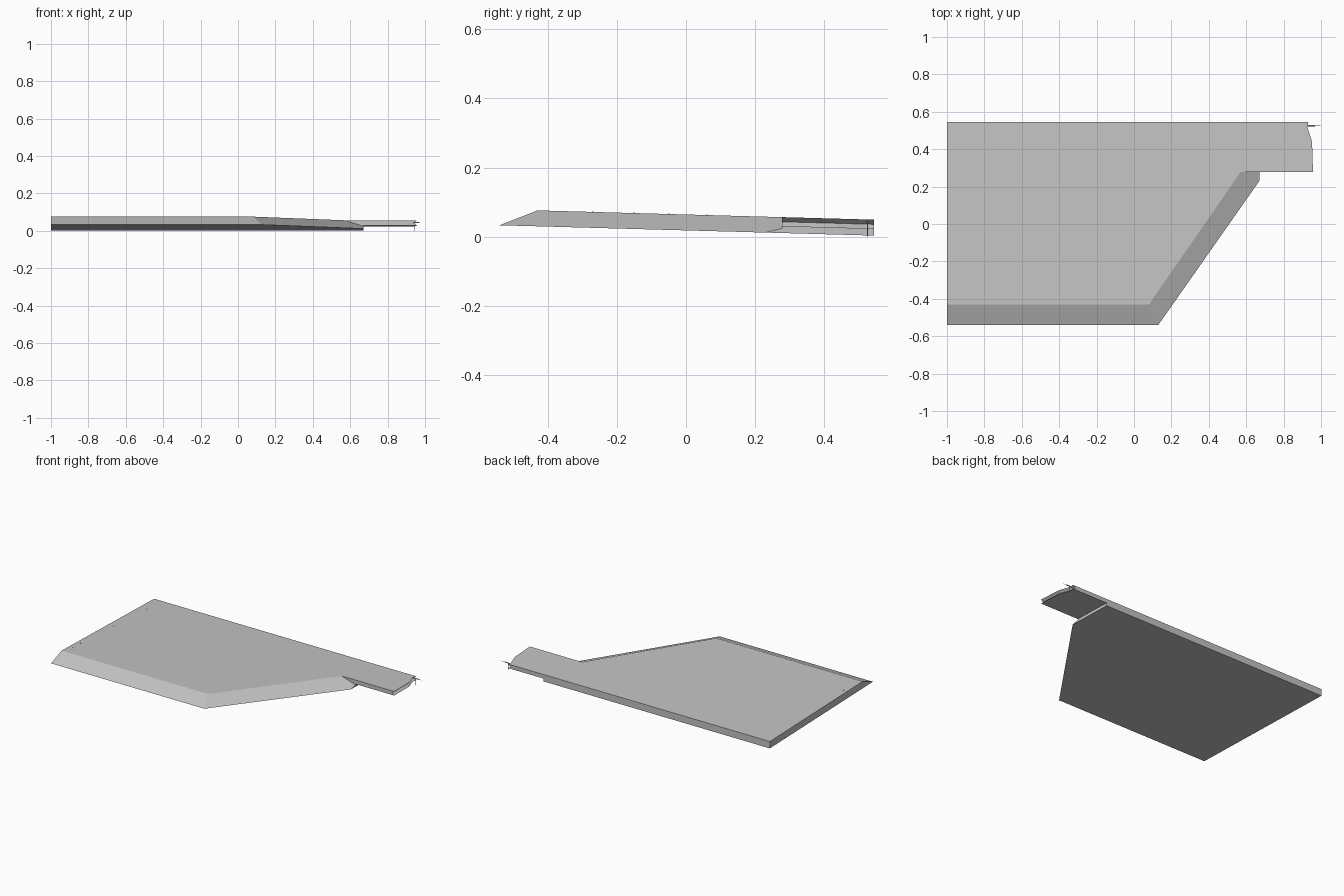
import bpy
import bmesh
from math import pi
from mathutils import Matrix

cube = bpy.data.objects.get("Cube")
if cube:
    bpy.data.objects.remove(cube, do_unlink=True)

GREY = (0.55, 0.55, 0.55, 1)
grey = bpy.data.materials.new("light grey")
grey.use_nodes = True
grey.diffuse_color = GREY
grey.node_tree.nodes["Principled BSDF"].inputs["Base Color"].default_value = GREY

SLOPE = 0.0275   # the whole slab tips down towards the back
BACK, FRONT, STEP = 0.545, -0.54, 0.278
JOINT = 0.67


def low(y):
    return 0.003 + SLOPE * (BACK - y)


def high(y):
    return 0.049 + SLOPE * (BACK - y)


def finish(name, bm):
    bmesh.ops.recalc_face_normals(bm, faces=bm.faces)
    mesh = bpy.data.meshes.new(name)
    bm.to_mesh(mesh)
    bm.free()
    mesh.materials.append(grey)
    obj = bpy.data.objects.new(name, mesh)
    bpy.context.collection.objects.link(obj)
    return obj


# Main slab with chamfered front and slanted side
points = {}
bm = bmesh.new()
outline = {"A": (-1, FRONT), "B": (0.13, FRONT), "C": (JOINT, 0.23),
           "D": (JOINT, BACK), "E": (-1, BACK)}
crest = {"a": (-1, -0.43), "b": (0.08, -0.43), "c": (0.57, STEP),
         "f": (JOINT, STEP), "d": (JOINT, BACK), "e": (-1, BACK)}
for key, (x, y) in outline.items():
    points[key] = bm.verts.new((x, y, low(y)))
for key, (x, y) in crest.items():
    points[key] = bm.verts.new((x, y, high(y)))
points["g"] = bm.verts.new((JOINT, STEP, 0.024))
for face in ("EDCBA", "abcfde", "ABba", "BCgcb", "cgf", "CDdfg", "DEed", "EAae"):
    bm.faces.new([points[k] for k in face])
finish("main_slab", bm)

# Narrow end tab, with a V groove along its outer end
bm = bmesh.new()
rings = []
for y, tip in ((STEP, 0.957), (0.44, 0.952), (0.52, 0.926), (BACK, 0.932)):
    top, bottom = high(y), low(y) + 0.019
    section = ((JOINT, bottom), (tip, bottom), (tip - 0.018, (top + bottom) / 2),
               (tip, top), (JOINT, top))
    rings.append([bm.verts.new((x, y, z)) for x, z in section])
for r, s in zip(rings, rings[1:]):
    for i in range(len(r)):
        j = (i + 1) % len(r)
        bm.faces.new((r[i], r[j], s[j], s[i]))
bm.faces.new(rings[0])
bm.faces.new(rings[-1])
finish("end_tab", bm)


def pin(name, centre, r1, r2, length, turn=Matrix()):
    bm = bmesh.new()
    bmesh.ops.create_cone(bm, cap_ends=True, segments=8, radius1=r1, radius2=r2,
                          depth=length, matrix=Matrix.Translation(centre) @ turn)
    return finish(name, bm)


# Small latch pins at the back corner of the tab
across = Matrix.Rotation(pi / 2, 4, "Y")
pin("latch_rod", (0.944, 0.525, 0.045), 0.003, 0.003, 0.046, across)
pin("latch_needle", (0.983, 0.525, 0.045), 0.001, 0.0002, 0.034, across)
pin("latch_drop_pin", (0.943, 0.525, 0.023), 0.0015, 0.0015, 0.046)

# Row of tiny rivets near the straight side
for y in (0.39, 0.33, 0.17, 0.06, -0.05, -0.15, -0.27, -0.35):
    pin("rivet", (-0.96 + 0.03 * min(y, 0.3) * 1.5, y, high(y)), 0.002, 0.002, 0.002)
